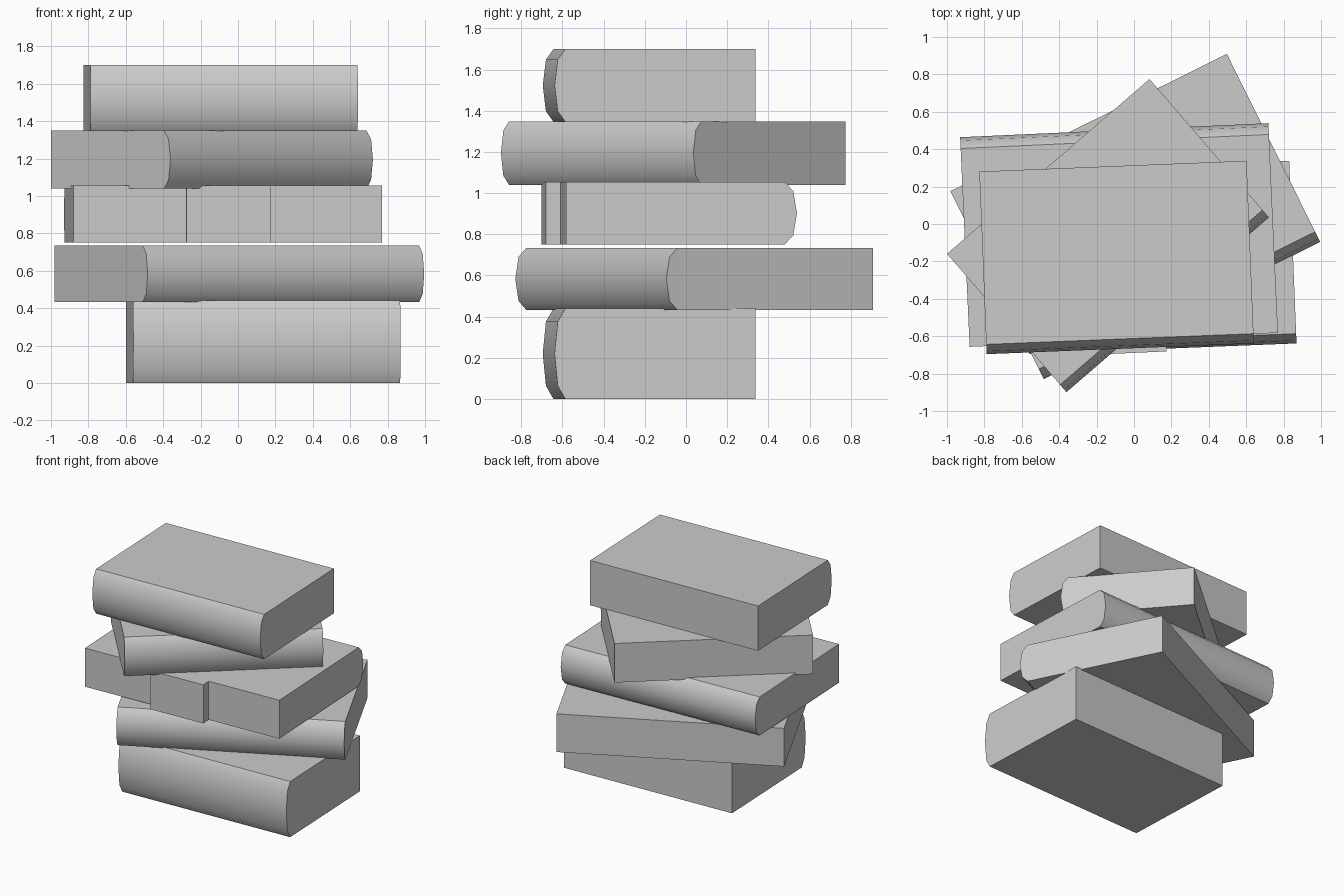
import bpy
import math

cube = bpy.data.objects.get("Cube")
if cube:
    bpy.data.objects.remove(cube, do_unlink=True)

grey = bpy.data.materials.new("plain_grey")
grey.use_nodes = True
colour = (0.6, 0.6, 0.6, 1)
grey.diffuse_color = colour
grey.node_tree.nodes["Principled BSDF"].inputs["Base Color"].default_value = colour

SMALL = (1.43, 0.977)
LARGE = (1.65, 1.122)


def extrude(name, profile, length, place):
    """Extrude a (y, z) profile along local x, then place it as (x, y, z, turn)."""
    n = len(profile)
    verts = [(x, y, z) for x in (-length / 2, length / 2) for y, z in profile]
    faces = [tuple(reversed(range(n))), tuple(range(n, 2 * n))]
    faces += [(i, (i + 1) % n, n + (i + 1) % n, n + i) for i in range(n)]
    mesh = bpy.data.meshes.new(name)
    mesh.from_pydata(verts, [], faces)
    mesh.materials.append(grey)
    obj = bpy.data.objects.new(name, mesh)
    bpy.context.collection.objects.link(obj)
    obj.location = place[:3]
    obj.rotation_euler.z = math.radians(place[3])
    bpy.ops.object.select_all(action="DESELECT")
    obj.select_set(True)
    bpy.context.view_layer.objects.active = obj
    bpy.ops.object.shade_smooth_by_angle(angle=math.radians(40))
    return obj


def book(name, size, height, place):
    """Closed book: square page edge at the back, rounded spine at the front."""
    length, depth = size
    bulge = length * 0.0365
    flat = -depth / 2 + bulge
    profile = [(depth / 2, 0), (depth / 2, height)]
    for i in range(5):
        a = math.pi * i / 4
        profile.append((flat - bulge * math.sin(a), height * (1 + math.cos(a)) / 2))
    return extrude(name, profile, length, place)


# Stack of books, from the bottom up
book("bottom_book", SMALL, 0.44, (0.135, -0.179, 0, 2.3))
book("second_book", LARGE, 0.302, (0.007, 0.04, 0.432, 26.4))
middle = (-0.08, -0.059, 0.75, 182.6)
book("middle_book", LARGE, 0.305, middle)
book("fourth_book", SMALL, 0.309, (-0.139, -0.062, 1.04, 40.8))
book("top_book", SMALL, 0.354, (-0.093, -0.179, 1.346, 2.3))

# Raised clasp on the page edge of the middle book
edge = LARGE[1] / 2
clasp = [(edge + 0.072, 0), (edge + 0.072, 0.305), (edge, 0.305), (edge, 0)]
extrude("middle_book_clasp", clasp, 0.45, middle)
